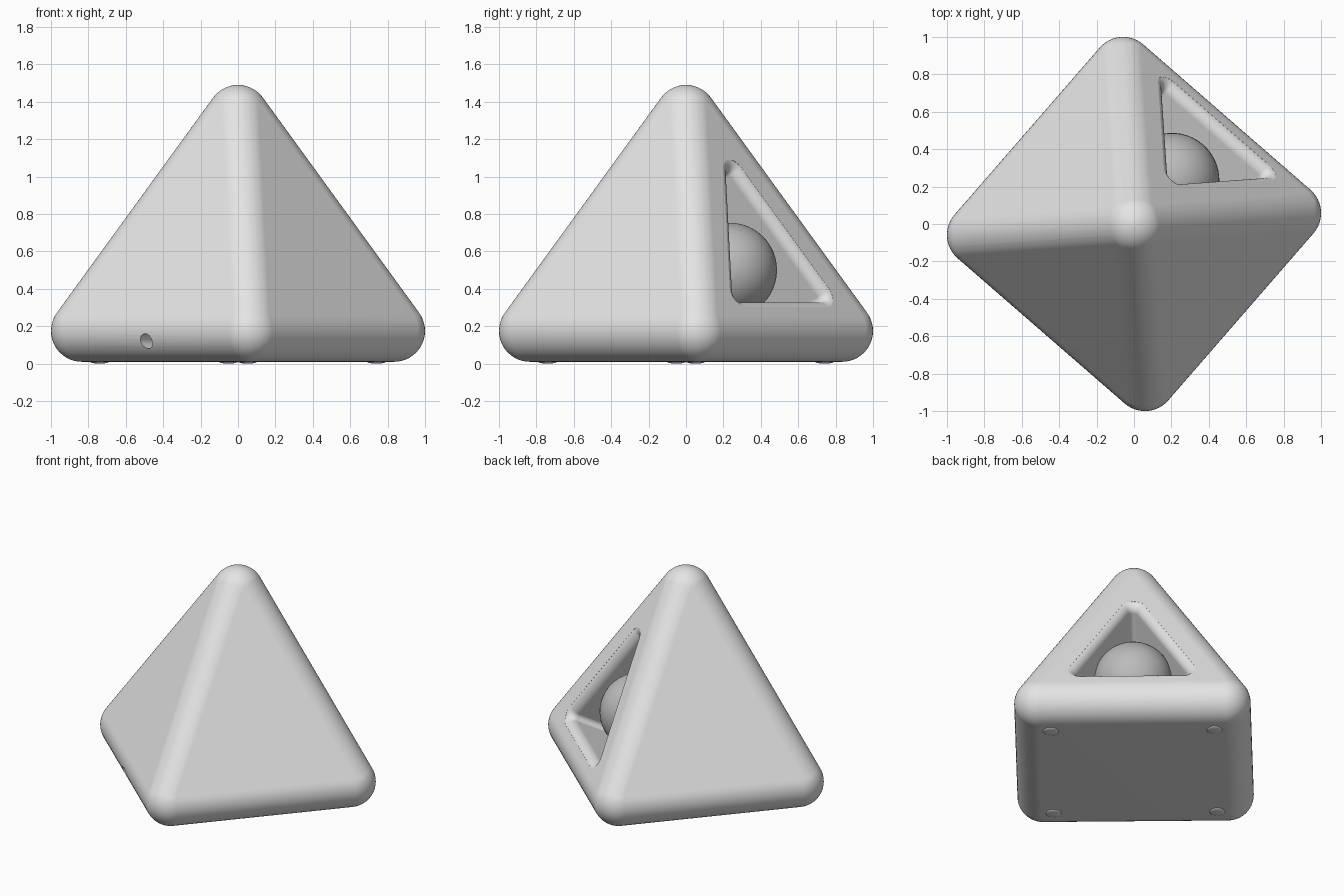
import bpy, bmesh, math
from mathutils import Vector, Matrix

if "Cube" in bpy.data.objects:
    bpy.data.objects.remove(bpy.data.objects["Cube"])

R = 0.165                 # edge rounding of the body
A = 0.592                 # half width of the core pyramid
Z0, Z1 = 0.175, 1.325     # core base and core tip heights
TURN = Matrix.Rotation(math.radians(49), 4, 'Z')   # local +x is the open face


def material(name, v):
    m = bpy.data.materials.new(name)
    m.diffuse_color = (v, v, v, 1)
    m.use_nodes = True
    m.node_tree.nodes["Principled BSDF"].inputs["Base Color"].default_value = m.diffuse_color
    return m


light_grey = material("light grey", 0.78)
mid_grey = material("mid grey", 0.5)


def add_object(name, bm, mat):
    bmesh.ops.recalc_face_normals(bm, faces=bm.faces[:])
    bm.transform(TURN)
    me = bpy.data.meshes.new(name)
    bm.to_mesh(me)
    bm.free()
    me.materials.append(mat)
    ob = bpy.data.objects.new(name, me)
    bpy.context.collection.objects.link(ob)
    return ob


def activate(ob):
    bpy.ops.object.select_all(action='DESELECT')
    ob.select_set(True)
    bpy.context.view_layer.objects.active = ob


def smooth(ob):
    activate(ob)
    bpy.ops.object.shade_smooth_by_angle(angle=math.radians(32))


# Body: hull around five spheres gives a rounded pyramid
bm = bmesh.new()
SEG, RINGS = 48, 24
for c in [(A, A, Z0), (-A, A, Z0), (-A, -A, Z0), (A, -A, Z0), (0, 0, Z1)]:
    c = Vector(c)
    bm.verts.new(c + Vector((0, 0, R)))
    bm.verts.new(c - Vector((0, 0, R)))
    for i in range(1, RINGS):
        e = math.pi * i / RINGS
        for j in range(SEG):
            a = math.tau * j / SEG
            bm.verts.new(c + R * Vector((math.sin(e) * math.cos(a),
                                         math.sin(e) * math.sin(a), math.cos(e))))
bmesh.ops.convex_hull(bm, input=bm.verts[:])
bmesh.ops.delete(bm, geom=[v for v in bm.verts if not v.link_faces], context='VERTS')
bmesh.ops.dissolve_limit(bm, angle_limit=math.radians(0.3),
                         verts=bm.verts[:], edges=bm.edges[:])
body = add_object("pyramid_body", bm, light_grey)

# Window cutter: rounded triangle lofted into the sloped face, flared at the rim
tilt = math.atan2(A, Z1 - Z0)
ct, st = math.cos(tilt), math.sin(tilt)
s0 = (Z1 * st + R) / ct            # where the face plane meets z = 0


def on_face(u, v, w):
    return Vector((s0 - st * v + ct * w, u, ct * v + st * w))


V_LOW, V_TOP, HALF = 0.42, 1.147, 0.331
phi = math.atan2(HALF, V_TOP - V_LOW)
CORNERS = [(HALF, V_LOW, -math.pi / 2, phi),
           (0, V_TOP, phi, math.pi - phi),
           (-HALF, V_LOW, math.pi - phi, 1.5 * math.pi)]


def ring(bm, rad, w):
    out = []
    for u, v, a0, a1 in CORNERS:
        for k in range(9):
            a = a0 + (a1 - a0) * k / 8
            out.append(bm.verts.new(on_face(u + rad * math.cos(a),
                                            v + rad * math.sin(a), w)))
    return out


FIL, RC, DEPTH = 0.06, 0.03, 0.45
profile = []
for k in range(9):
    a = math.radians(10 + 10 * k)
    profile.append((RC + FIL * (1 - math.sin(a)), FIL * (math.cos(a) - 1)))
profile = [(profile[0][0], 0.05)] + profile + [(RC, -DEPTH)]

bm = bmesh.new()
rings = [ring(bm, rad, w) for rad, w in profile]
for p, q in zip(rings, rings[1:]):
    n = len(p)
    for i in range(n):
        bm.faces.new((p[i], p[(i + 1) % n], q[(i + 1) % n], q[i]))
bm.faces.new(rings[0])
bm.faces.new(rings[-1])
window_cutter = add_object("window_cutter", bm, light_grey)

# Cable hole cutter, low in the middle of the opposite side
bm = bmesh.new()
bmesh.ops.create_cone(bm, cap_ends=True, segments=32, radius1=0.04, radius2=0.04, depth=0.3,
                      matrix=Matrix.Translation((-0.77, 0, 0.12)) @ Matrix.Rotation(math.pi / 2, 4, 'Y'))
hole_cutter = add_object("cable_hole_cutter", bm, light_grey)

# Cut both openings
for cutter in (window_cutter, hole_cutter):
    mod = body.modifiers.new("cut", 'BOOLEAN')
    mod.operation = 'DIFFERENCE'
    mod.solver = 'EXACT'
    mod.object = cutter
    activate(body)
    bpy.ops.object.modifier_apply(modifier=mod.name)
    bpy.data.objects.remove(cutter)
smooth(body)
wn = body.modifiers.new("even shading", 'WEIGHTED_NORMAL')
wn.keep_sharp = True

# Ball wedged inside the window
bm = bmesh.new()
bmesh.ops.create_uvsphere(bm, u_segments=48, v_segments=24, radius=0.253,
                          matrix=Matrix.Translation((0.31, 0, 0.5)))
smooth(add_object("ball", bm, mid_grey))

# Four low domed feet
for i, (sx, sy) in enumerate([(1, 1), (1, -1), (-1, 1), (-1, -1)]):
    bm = bmesh.new()
    bmesh.ops.create_uvsphere(bm, u_segments=24, v_segments=12, radius=1,
                              matrix=Matrix.Translation((0.525 * sx, 0.525 * sy, 0.01))
                              @ Matrix.Diagonal((0.05, 0.05, 0.01, 1)))
    smooth(add_object(f"foot_{i + 1}", bm, light_grey))
